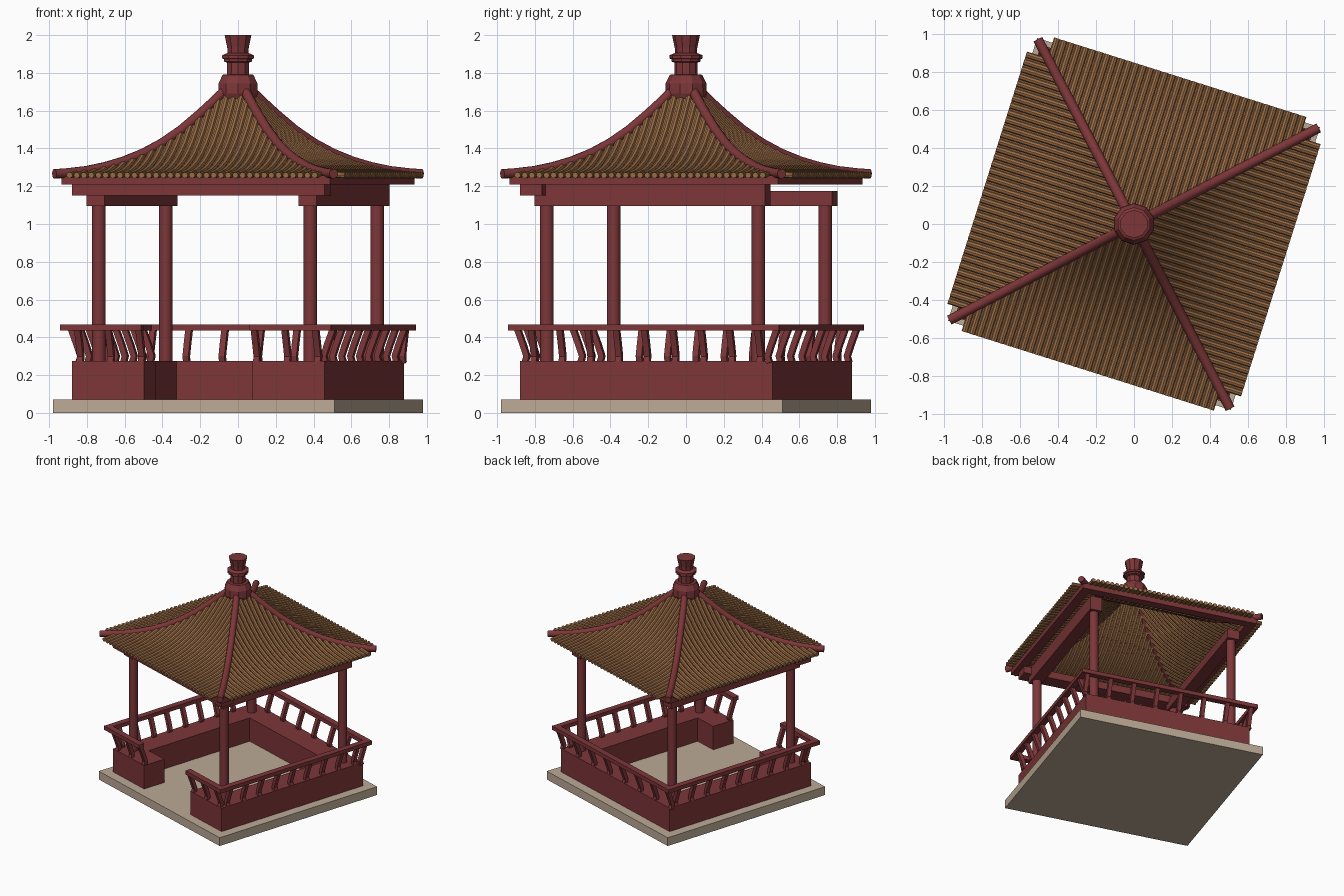
import bpy, bmesh, math
from mathutils import Matrix, Vector

if "Cube" in bpy.data.objects:
    bpy.data.objects.remove(bpy.data.objects["Cube"])

TURN = Matrix.Rotation(math.radians(-17.5), 4, 'Z')   # whole pavilion is turned on the grid


def material(name, rgb):
    m = bpy.data.materials.new(name)
    m.diffuse_color = (*rgb, 1)
    m.use_nodes = True
    m.node_tree.nodes["Principled BSDF"].inputs["Base Color"].default_value = m.diffuse_color
    return m


RED = material("dark red paint", (0.205, 0.037, 0.040))
TILE = material("brown roof tile", (0.335, 0.155, 0.062))
STONE = material("beige stone", (0.50, 0.40, 0.30))


def finish(name, bm, mat, smooth=False):
    bm.transform(TURN)
    me = bpy.data.meshes.new(name)
    bm.to_mesh(me)
    bm.free()
    me.materials.append(mat)
    ob = bpy.data.objects.new(name, me)
    bpy.context.collection.objects.link(ob)
    if smooth:
        bpy.ops.object.select_all(action='DESELECT')
        ob.select_set(True)
        bpy.context.view_layer.objects.active = ob
        bpy.ops.object.shade_smooth_by_angle(angle=math.radians(40))
    return ob


def box(bm, x0, x1, y0, y1, z0, z1):
    mat = Matrix.Translation(((x0 + x1) / 2, (y0 + y1) / 2, (z0 + z1) / 2)) @ \
        Matrix.Diagonal((x1 - x0, y1 - y0, z1 - z0, 1))
    bmesh.ops.create_cube(bm, size=1, matrix=mat)


def sweep(bm, path, side, half_w, half_t, n=4, turn=math.pi / 4):
    """Closed bar along a path; 'side' is the fixed sideways axis."""
    rings = []
    for i, p in enumerate(path):
        t = (path[min(i + 1, len(path) - 1)] - path[max(i - 1, 0)]).normalized()
        up = side.cross(t).normalized()
        rings.append([bm.verts.new(p + side * half_w * math.cos(turn + k * math.tau / n)
                                   + up * half_t * math.sin(turn + k * math.tau / n)) for k in range(n)])
    for a, b in zip(rings, rings[1:]):
        for k in range(n):
            bm.faces.new((a[k], a[(k + 1) % n], b[(k + 1) % n], b[k]))
    bm.faces.new(rings[0][::-1])
    bm.faces.new(rings[-1])


def on_side(q, u, d, z):
    """Point at distance d outwards and u along side q (0 front, 1 right, 2 back, 3 left)."""
    return Matrix.Rotation(q * math.pi / 2, 3, 'Z') @ Vector((u, -d, z))


# --- stone base
bm = bmesh.new()
box(bm, -0.781, 0.781, -0.781, 0.781, 0, 0.072)
finish("stone_base", bm, STONE)

# --- bench, U shaped with an opening at the front
bm = bmesh.new()
pts = [(-0.3, -0.7), (-0.7, -0.7), (-0.7, 0.7), (0.7, 0.7), (0.7, -0.7), (0.3, -0.7),
       (0.3, -0.5), (0.5, -0.5), (0.5, 0.5), (-0.5, 0.5), (-0.5, -0.5), (-0.3, -0.5)]
f = bm.faces.new([bm.verts.new((x, y, 0.07)) for x, y in pts])
ext = bmesh.ops.extrude_face_region(bm, geom=[f])
bmesh.ops.translate(bm, verts=[v for v in ext['geom'] if isinstance(v, bmesh.types.BMVert)], vec=(0, 0, 0.205))
bmesh.ops.recalc_face_normals(bm, faces=bm.faces)
finish("bench", bm, RED)

# --- leaning backrest: top rail and balusters
bm = bmesh.new()
for s in (-1, 1):
    x0, x1 = sorted((s * 0.70, s * 0.752))
    box(bm, x0, x1, -0.752, 0.752, 0.435, 0.468)
    x0, x1 = sorted((s * 0.3, s * 0.70))
    box(bm, x0, x1, -0.752, -0.70, 0.435, 0.468)
box(bm, -0.70, 0.70, 0.70, 0.752, 0.435, 0.468)
finish("backrest_rail", bm, RED)

bm = bmesh.new()
side_us = [k * 0.157 for k in range(-4, 5)]
layout = {0: [-0.66, -0.49, -0.32, 0.32, 0.49, 0.66], 1: side_us, 3: side_us,
          2: [-0.7 + 0.2 * k for k in range(8)]}
for q, us in layout.items():
    along = on_side(q, 1, 0, 0)
    for u in us:
        path = [on_side(q, u, d, z) for d, z in ((0.685, 0.265), (0.675, 0.30), (0.695, 0.36), (0.727, 0.445))]
        sweep(bm, path, along, 0.023, 0.022)
bmesh.ops.recalc_face_normals(bm, faces=bm.faces)
finish("balusters", bm, RED)

# --- columns
bm = bmesh.new()
for sx in (-1, 1):
    for sy in (-1, 1):
        bmesh.ops.create_cone(bm, cap_ends=True, segments=20, radius1=0.036, radius2=0.036, depth=1.07,
                              matrix=Matrix.Translation((sx * 0.587, sy * 0.587, 0.605)))
finish("columns", bm, RED, True)

# --- beams on the columns
bm = bmesh.new()
box(bm, -0.638, -0.538, -0.64, 0.64, 1.095, 1.174)
box(bm, 0.538, 0.638, -0.64, 0.64, 1.095, 1.215)
box(bm, -0.70, 0.70, -0.70, -0.58, 1.15, 1.212)
finish("beams", bm, RED)

# --- eave boards
bm = bmesh.new()
for s in (-1, 1):
    a, b = sorted((s * 0.745, s * 0.67))
    box(bm, a, b, -0.745, 0.745, 1.208, 1.256)
    box(bm, -0.67, 0.67, a, b, 1.208, 1.256)
finish("eave_boards", bm, RED)

# --- curved roof: distance from centre, height
PROFILE = [(0.06, 1.69), (0.11, 1.63), (0.16, 1.572), (0.24, 1.487), (0.32, 1.418), (0.40, 1.364),
           (0.48, 1.323), (0.56, 1.293), (0.64, 1.272), (0.73, 1.259), (0.81, 1.254)]


def roof_z(d):
    for (a, za), (b, zb) in zip(PROFILE, PROFILE[1:]):
        if d <= b:
            return za + (zb - za) * (d - a) / (b - a)
    return PROFILE[-1][1]


bm = bmesh.new()
for q in range(4):
    rows = [[bm.verts.new(on_side(q, s * min(d, 0.69), d, z)) for s in (-1, 1)] for d, z in PROFILE]
    for a, b in zip(rows, rows[1:]):
        bm.faces.new((a[0], b[0], b[1], a[1]))
finish("roof_sheet", bm, TILE)

# --- tile ribs running down each slope
bm = bmesh.new()
STEP, RIB = 0.04, 0.0165
for q in range(4):
    along = on_side(q, 1, 0, 0)
    for k in range(-17, 18):
        u = k * STEP
        start = max(abs(u), 0.07)
        ds = [start] + [d for d, _ in PROFILE if d > start + 0.01]
        path = [on_side(q, u, d, roof_z(d) + 0.004) for d in ds]
        sweep(bm, path, along, RIB, RIB, n=8, turn=0)
bmesh.ops.recalc_face_normals(bm, faces=bm.faces)
finish("tile_ribs", bm, TILE, True)

# --- hip ridges on the four corners
bm = bmesh.new()
for q in range(4):
    across = (on_side(q, 1, 0, 0) + on_side(q, 0, -1, 0)).normalized()
    across = Vector((across.x, across.y, 0))
    ds = [d for d, _ in PROFILE if d < 0.75] + [0.775]
    path = [on_side(q, d, d, roof_z(d) + 0.010) for d in ds]
    sweep(bm, path, across, 0.026, 0.026, n=10, turn=0)
bmesh.ops.recalc_face_normals(bm, faces=bm.faces)
finish("hip_ridges", bm, RED, True)

# --- finial, lathed with ten sides
bm = bmesh.new()
lathe = [(0.0, 1.665), (0.10, 1.665), (0.11, 1.69), (0.108, 1.745), (0.085, 1.79), (0.061, 1.792), (0.061, 1.855),
         (0.078, 1.86), (0.078, 1.873), (0.088, 1.876), (0.088, 1.893), (0.072, 1.90), (0.057, 1.905),
         (0.060, 1.935), (0.074, 2.0), (0.0, 2.0)]
vs = [bm.verts.new((r, 0, z)) for r, z in lathe]
es = [bm.edges.new(e) for e in zip(vs, vs[1:])]
bmesh.ops.spin(bm, geom=vs + es, cent=(0, 0, 0), axis=(0, 0, 1), angle=math.tau, steps=10)
bmesh.ops.remove_doubles(bm, verts=bm.verts, dist=0.0005)
bmesh.ops.recalc_face_normals(bm, faces=bm.faces)
finish("finial", bm, RED)
